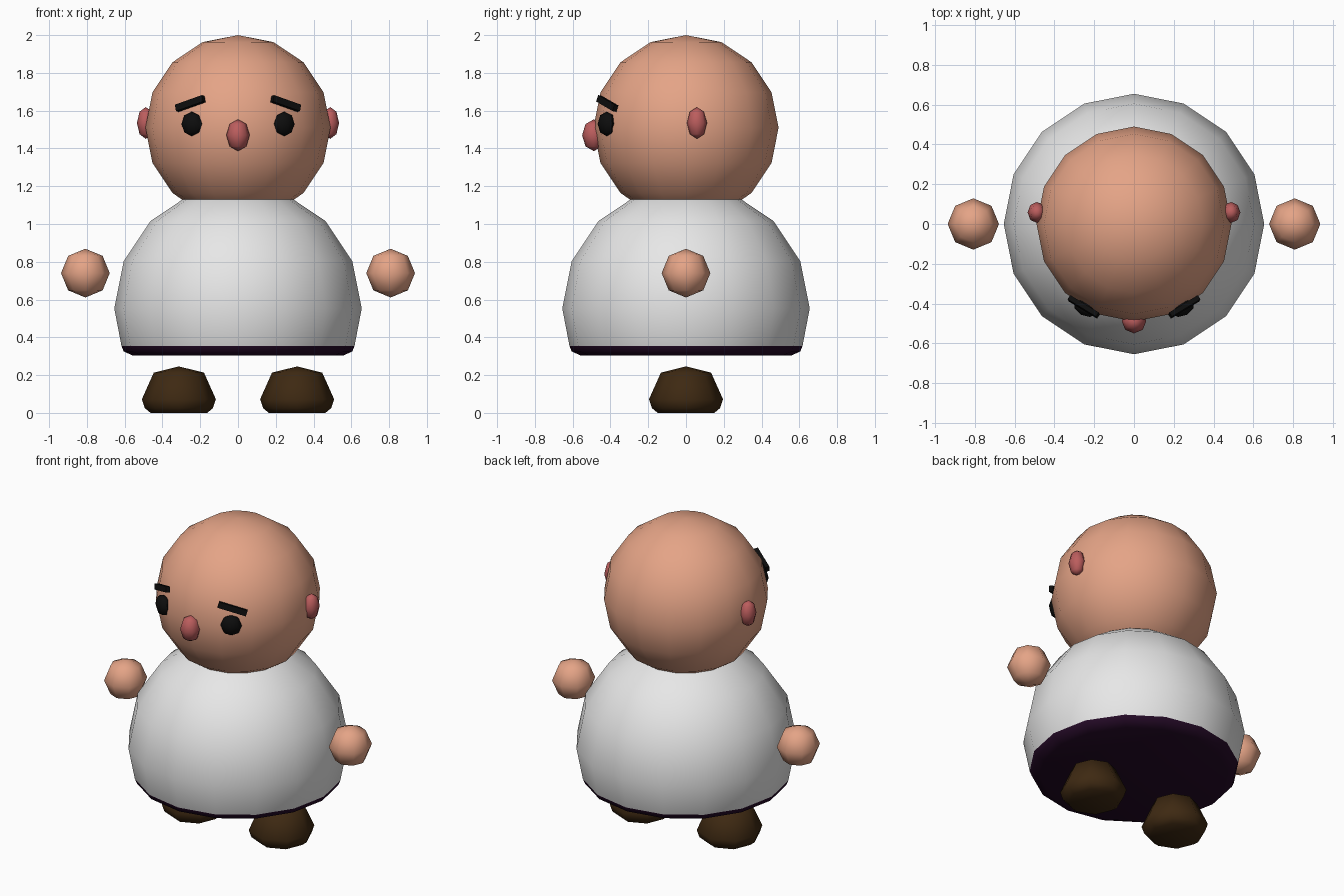
import bpy, bmesh, math
from mathutils import Matrix, Vector

if "Cube" in bpy.data.objects:
    bpy.data.objects.remove(bpy.data.objects["Cube"])


def material(name, rgb):
    m = bpy.data.materials.new(name)
    m.diffuse_color = (*rgb, 1)
    m.use_nodes = True
    m.node_tree.nodes["Principled BSDF"].inputs["Base Color"].default_value = m.diffuse_color
    return m


SKIN = material("skin", (0.78, 0.37, 0.24))
PINK = material("pink", (0.50, 0.11, 0.11))
WHITE = material("white", (0.80, 0.80, 0.80))
PLUM = material("dark plum", (0.018, 0.003, 0.020))
BROWN = material("dark brown", (0.048, 0.022, 0.006))
BLACK = material("black", (0.004, 0.004, 0.004))


def finish(name, bm, mats, smooth_angle=None):
    bmesh.ops.recalc_face_normals(bm, faces=bm.faces)
    me = bpy.data.meshes.new(name)
    bm.to_mesh(me)
    bm.free()
    for m in mats:
        me.materials.append(m)
    if smooth_angle:
        me.shade_smooth()
        me.set_sharp_from_angle(angle=math.radians(smooth_angle))
    ob = bpy.data.objects.new(name, me)
    bpy.context.collection.objects.link(ob)
    return ob


def lathe(name, profile, segs, mats, loc, scale=(1, 1, 1), turn=0):
    """Spin (radius, height) points round z; the first and last lie on the axis."""
    bm = bmesh.new()
    rings = []
    for r, z in profile:
        n = segs if r > 1e-5 else 1
        rings.append([bm.verts.new((r * math.cos(math.tau * i / segs),
                                    r * math.sin(math.tau * i / segs), z)) for i in range(n)])
    for a, b in zip(rings, rings[1:]):
        for i in range(segs):
            j = (i + 1) % segs
            quad = [a[i % len(a)], a[j % len(a)], b[j % len(b)], b[i % len(b)]]
            bm.faces.new(list(dict.fromkeys(quad)))
    bm.transform(Matrix.Rotation(turn, 4, 'Z') @ Matrix.Diagonal((*scale, 1)))
    ob = finish(name, bm, mats, 58)
    ob.location = loc
    return ob


def arc(r, zc, rings, first=0):
    """Profile points of a sphere, from ring number first up to the top pole."""
    pts = []
    for k in range(first, rings + 1):
        t = math.pi * k / rings
        pts.append((r * math.sin(t), zc - r * math.cos(t)))
    return pts


# Head and nose
lathe("head", arc(0.49, 0, 8), 16, [SKIN], (0, 0, 1.51))
lathe("nose", arc(1, 0, 4), 8, [PINK], (0, -0.488, 1.47), (0.062, 0.062, 0.084))

# Robe with a dark hem and underside
robe_profile = [(0, 0.303), (0.555, 0.303), (0.605, 0.325), (0.617, 0.355)] + arc(0.655, 0.553, 8, 4)
robe = lathe("robe", robe_profile, 16, [WHITE, PLUM], (0, 0, 0))
for p in robe.data.polygons:
    p.material_index = 1 if p.center.z < 0.35 else 0

# Paired parts
foot_profile = [(0, 0), (0.15, 0), (0.18, 0.025), (0.196, 0.072), (0.133, 0.213), (0, 0.246)]
for side, s in (("left", -1), ("right", 1)):
    lathe(side + "_hand", arc(0.129, 0, 4), 8, [SKIN], (s * 0.808, 0, 0.74))
    lathe(side + "_foot", foot_profile, 8, [BROWN], (s * 0.313, 0, 0))
    lathe(side + "_ear", arc(1, 0, 4), 8, [PINK], (s * 0.488, 0.058, 1.535), (0.047, 0.053, 0.084))
    lathe(side + "_eye", arc(1, 0, 4), 8, [BLACK], (s * 0.245, -0.42, 1.53),
          (0.063, 0.042, 0.065), s * math.radians(30))

    # Slanted eyebrow bar hugging the head
    along = Vector((s * 0.14, 0.085, -0.05)).normalized()
    out = Vector((s * 0.5, -0.85, 0.2))
    out = (out - along * out.dot(along)).normalized()
    up = along.cross(out)
    bm = bmesh.new()
    bmesh.ops.create_cube(bm, size=1, matrix=Matrix.Diagonal((0.175, 0.025, 0.036, 1)))
    brow = finish(side + "_eyebrow", bm, [BLACK])
    axes = Matrix((along, out, up)).transposed().to_4x4()
    brow.matrix_world = Matrix.Translation((s * 0.253, -0.417, 1.638)) @ axes
